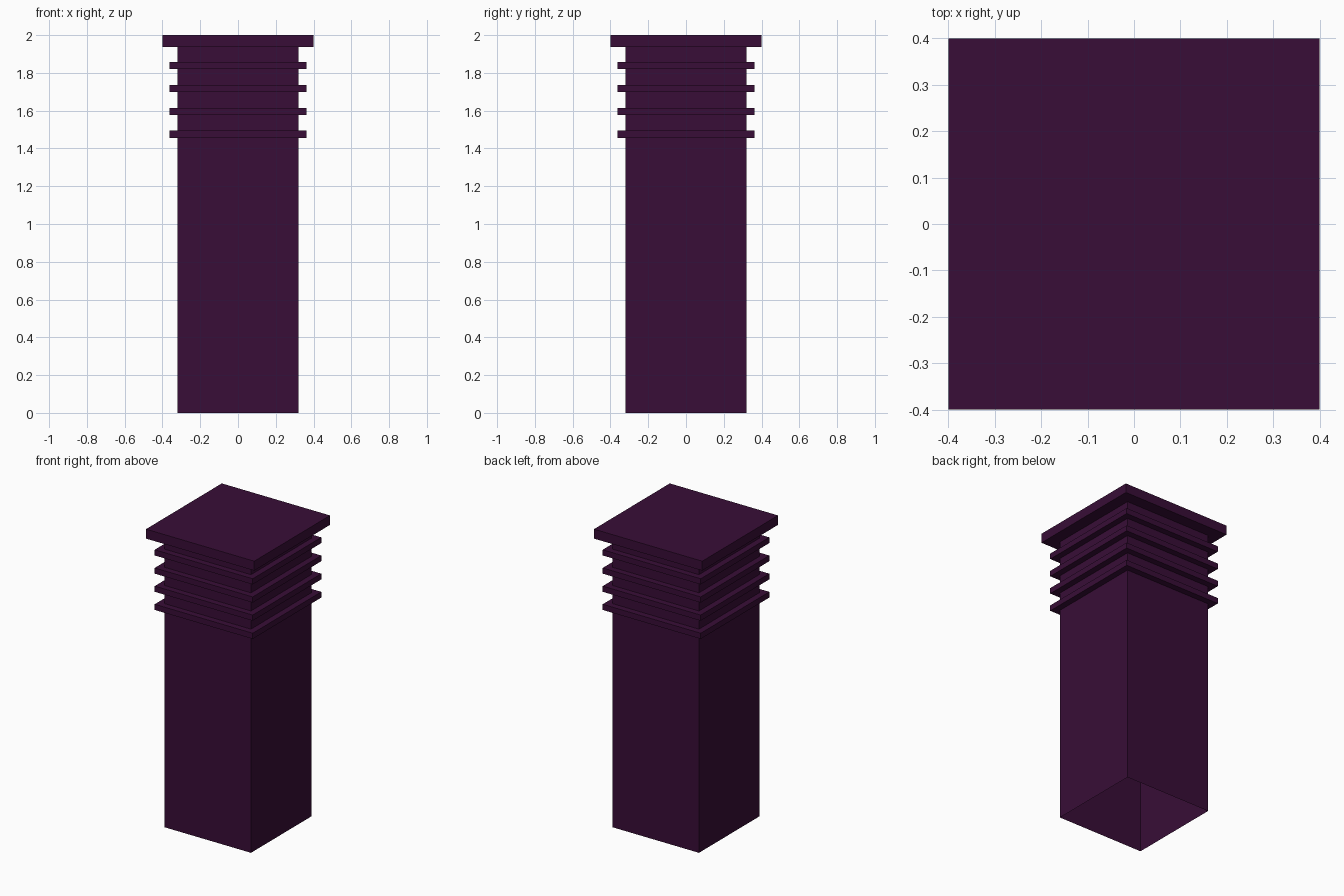
import bpy, bmesh

if "Cube" in bpy.data.objects:
    bpy.data.objects.remove(bpy.data.objects["Cube"])

# Dark plum finish
mat = bpy.data.materials.new("dark_plum")
mat.diffuse_color = (0.04, 0.004, 0.038, 1)
mat.use_nodes = True
mat.node_tree.nodes["Principled BSDF"].inputs["Base Color"].default_value = mat.diffuse_color

SHAFT, FIN, CAP = 0.32, 0.362, 0.40

# Half-width / height profile: plain shaft, four fins, flat cap
profile = [(SHAFT, 0.0)]
for i in range(4):
    z = 1.456 + i * 0.1213
    profile += [(SHAFT, z), (FIN, z), (FIN, z + 0.038), (SHAFT, z + 0.038)]
profile += [(SHAFT, 1.937), (CAP, 1.937), (CAP, 2.0)]

# Square rings bridged into one skin, hollow and open underneath
bm = bmesh.new()
rings = [[bm.verts.new((sx * w, sy * w, z))
          for sx, sy in ((-1, -1), (1, -1), (1, 1), (-1, 1))]
         for w, z in profile]
for low, high in zip(rings, rings[1:]):
    for i in range(4):
        j = (i + 1) % 4
        bm.faces.new((low[i], low[j], high[j], high[i]))
bm.faces.new(rings[-1])

mesh = bpy.data.meshes.new("finned_pillar")
bm.to_mesh(mesh)
bm.free()
mesh.materials.append(mat)
pillar = bpy.data.objects.new("finned_pillar", mesh)
bpy.context.collection.objects.link(pillar)
